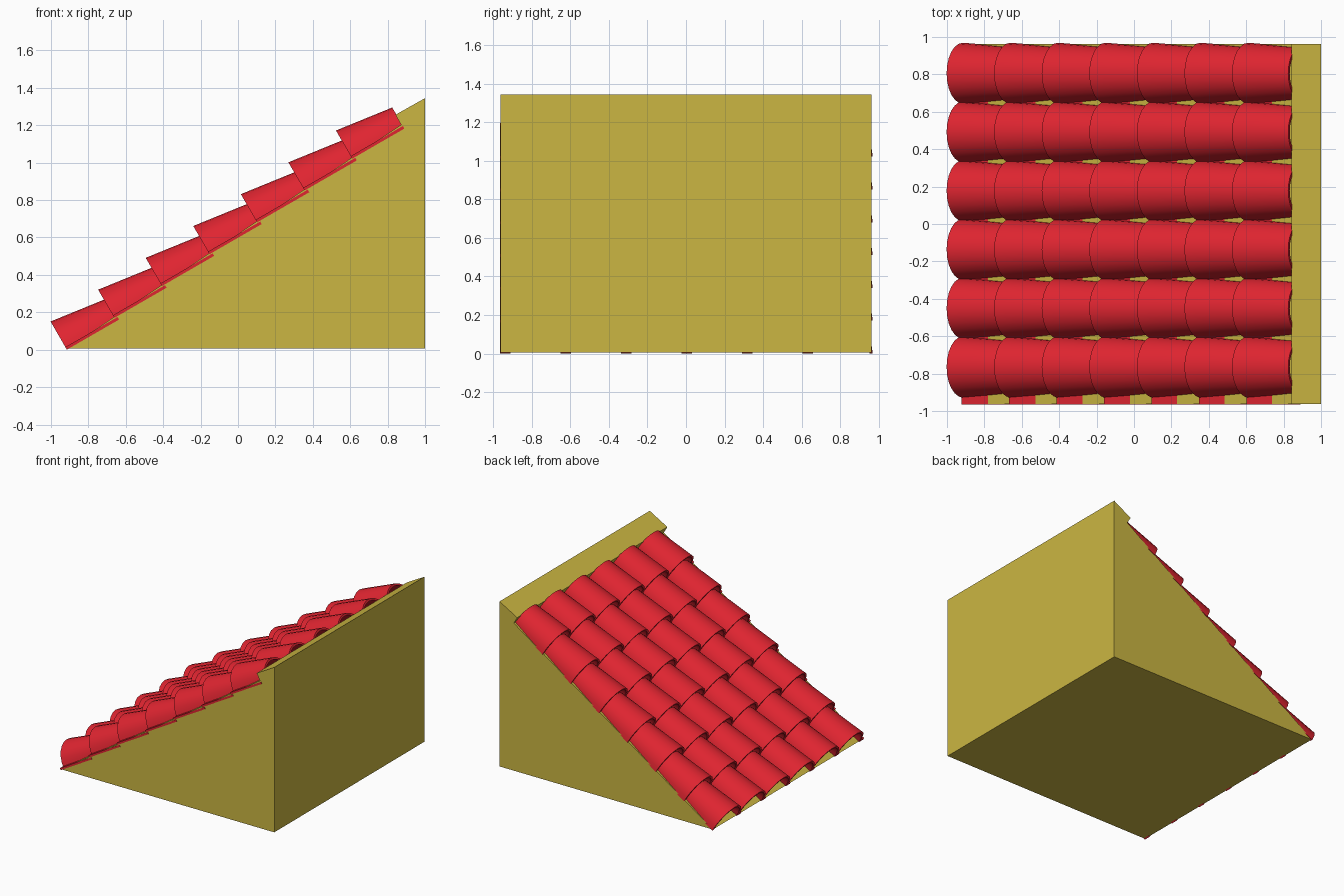
import bpy, bmesh
from math import radians, sin, cos, pi

cube = bpy.data.objects.get("Cube")
if cube:
    bpy.data.objects.remove(cube, do_unlink=True)


def material(name, rgb):
    m = bpy.data.materials.new(name)
    m.use_nodes = True
    m.diffuse_color = (*rgb, 1)
    m.node_tree.nodes["Principled BSDF"].inputs["Base Color"].default_value = (*rgb, 1)
    return m


def loft(name, rings, mat):
    """Solid between two matching closed rings."""
    bm = bmesh.new()
    a, b = [[bm.verts.new(p) for p in ring] for ring in rings]
    n = len(a)
    for i in range(n):
        j = (i + 1) % n
        bm.faces.new((a[i], a[j], b[j], b[i]))
    bm.faces.new(a[::-1])
    bm.faces.new(b)
    bmesh.ops.recalc_face_normals(bm, faces=bm.faces)
    mesh = bpy.data.meshes.new(name)
    bm.to_mesh(mesh)
    bm.free()
    mesh.materials.append(mat)
    ob = bpy.data.objects.new(name, mesh)
    bpy.context.collection.objects.link(ob)
    return ob


red = material("tile red", (0.74, 0.018, 0.03))
gold = material("base gold", (0.60, 0.47, 0.054))

# Sloped base with a raised lip along the ridge
profile = [(-0.915, 0.006), (1, 0.006), (1, 1.345), (0.842, 1.256), (0.872, 1.203)]
loft("roof_base", [[(x, y, z) for x, z in profile] for y in (-0.963, 0.963)], gold)

# One tapered barrel tile with a flat side flange
PITCH = radians(30)
START_X, CENTRE_Y, THICK = -0.915, -0.764, 0.016
FLANGE = 0.202
SEGMENTS = 12


def tile_ring(u, half_width, height):
    def arc(w, h):
        return [(w * cos(pi * i / SEGMENTS), h * sin(pi * i / SEGMENTS))
                for i in range(SEGMENTS + 1)]
    outer = arc(half_width, height)
    inner = arc(half_width - THICK, height - THICK)
    outer[-1] = (-half_width, THICK)
    section = outer + [(-FLANGE, THICK), (-FLANGE, 0)] + inner[::-1]
    return [(START_X + u * cos(PITCH) - h * sin(PITCH),
             CENTRE_Y + y,
             u * sin(PITCH) + h * cos(PITCH)) for y, h in section]


tiles = loft("roof_tiles", [tile_ring(0, 0.163, 0.174), tile_ring(0.322, 0.14, 0.13)], red)

bpy.ops.object.select_all(action='DESELECT')
tiles.select_set(True)
bpy.context.view_layer.objects.active = tiles
bpy.ops.object.shade_smooth_by_angle(angle=radians(35))

# Repeat the tile up the slope and across the roof
for name, count, offset in (("courses", 7, (0.2543, 0, 0.1702)), ("columns", 6, (0, 0.314, 0))):
    mod = tiles.modifiers.new(name, 'ARRAY')
    mod.count = count
    mod.use_relative_offset = False
    mod.use_constant_offset = True
    mod.constant_offset_displace = offset
